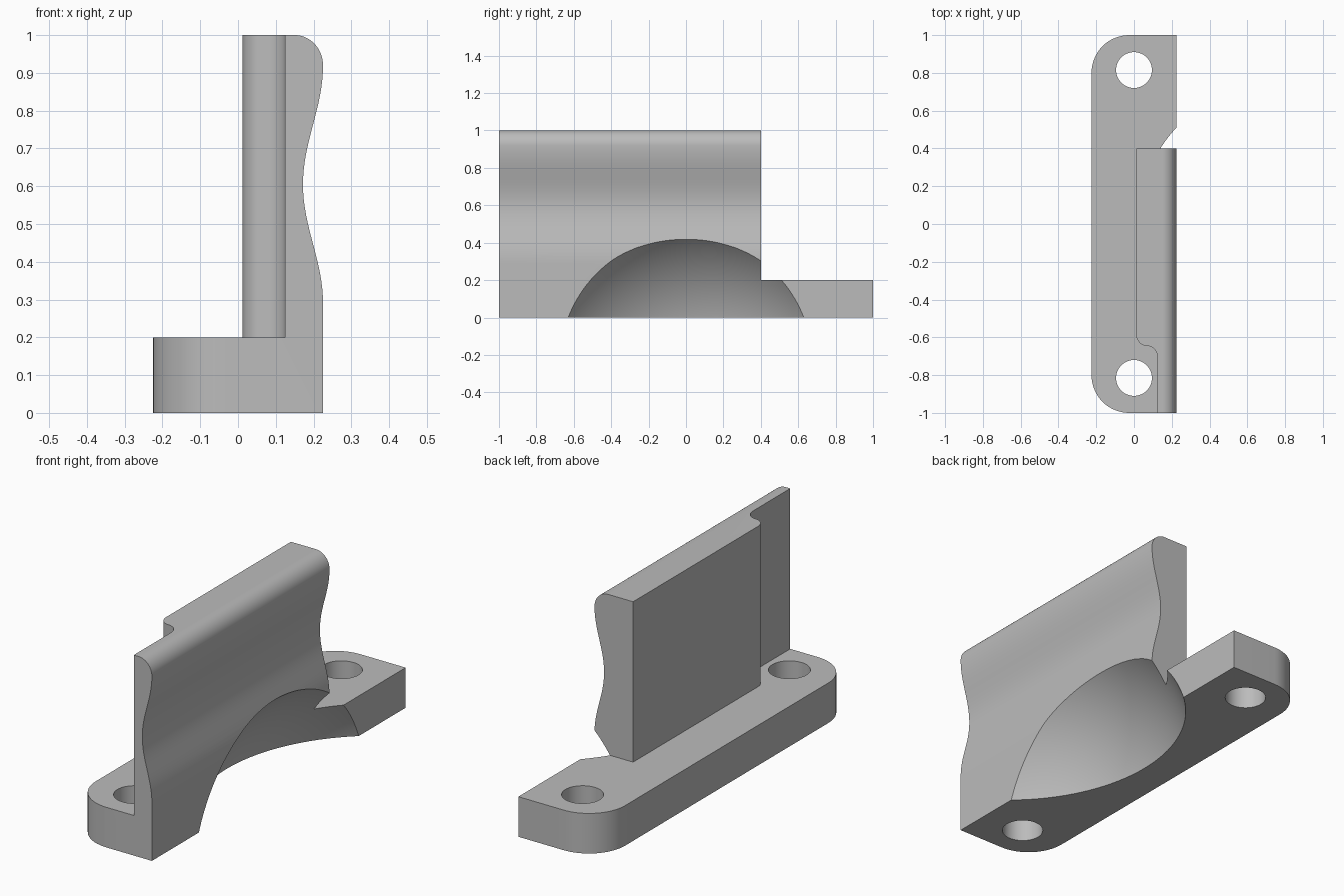
import bpy
import bmesh
from math import sin, cos, pi, radians
from mathutils import Vector

cube = bpy.data.objects.get("Cube")
if cube:
    bpy.data.objects.remove(cube, do_unlink=True)

grey = bpy.data.materials.new("plain grey")
grey.use_nodes = True
colour = (0.5, 0.5, 0.5, 1)
grey.diffuse_color = colour
grey.node_tree.nodes["Principled BSDF"].inputs["Base Color"].default_value = colour


def finish(name, bm):
    bmesh.ops.recalc_face_normals(bm, faces=bm.faces)
    mesh = bpy.data.meshes.new(name)
    bm.to_mesh(mesh)
    bm.free()
    mesh.materials.append(grey)
    obj = bpy.data.objects.new(name, mesh)
    bpy.context.collection.objects.link(obj)
    return obj


def prism(name, points, offset):
    """Extrude a closed 3D outline along an offset."""
    bm = bmesh.new()
    face = bm.faces.new([bm.verts.new(p) for p in points])
    result = bmesh.ops.extrude_face_region(bm, geom=[face], use_keep_orig=True)
    verts = [v for v in result["geom"] if isinstance(v, bmesh.types.BMVert)]
    bmesh.ops.translate(bm, verts=verts, vec=Vector(offset))
    return finish(name, bm)


def arc(cx, cy, rx, ry, start, end, steps=16):
    angles = [radians(start + (end - start) * i / steps) for i in range(steps + 1)]
    return [(cx + rx * cos(a), cy + ry * sin(a)) for a in angles]


def combine(target, tool, operation):
    mod = target.modifiers.new(operation.title(), "BOOLEAN")
    mod.operation = operation
    mod.solver = "EXACT"
    mod.object = tool
    bpy.context.view_layer.objects.active = target
    bpy.ops.object.modifier_apply(modifier=mod.name)
    bpy.data.objects.remove(tool, do_unlink=True)


FRONT = 0.225   # contoured side
BASE_TOP = 0.2

# Mounting base with two rounded corners
outline = [(FRONT, -1), (FRONT, 1)]
outline += arc(-0.025, 0.8, 0.2, 0.2, 90, 180)
outline += arc(-0.025, -0.8, 0.2, 0.2, 180, 270)
bracket = prism("bracket", [(x, y, 0) for x, y in outline], (0, 0, BASE_TOP))

# Upright wall: stepped plan outline
plan = [(0.3, -1), (0.3, 0.4), (0.012, 0.4)]
plan += arc(0.0685, -0.585, 0.0565, 0.06, 180, 270, 10)
plan += arc(0.0685, -0.705, 0.0565, 0.06, 90, 0, 10)[1:]
plan += [(0.125, -1)]
wall = prism("wall", [(x, y, BASE_TOP) for x, y in plan], (0, 0, 1 - BASE_TOP))

# Waved side of the wall, rounded over at the top
side = [(-0.1, 0.1), (FRONT, 0.1)]
for i in range(33):
    t = i / 32
    side.append((FRONT - 0.0265 * (1 - cos(2 * pi * t)), 0.29 + 0.63 * t))
side += arc(0.15, 0.92, 0.075, 0.08, 0, 90)[1:]
side += [(-0.1, 1)]
contour = prism("wall_contour", [(x, -1.1, z) for x, z in side], (0, 1.7, 0))
combine(wall, contour, "INTERSECT")
combine(bracket, wall, "UNION")

# Bolt holes at both ends
for y in (-0.815, 0.815):
    circle = arc(0, y, 0.095, 0.095, 0, 360, 48)[:-1]
    hole = prism("bolt_hole", [(x, v, -0.1) for x, v in circle], (0, 0, 0.4))
    combine(bracket, hole, "DIFFERENCE")

# Spherical scoop under the wall
bm = bmesh.new()
bmesh.ops.create_uvsphere(bm, u_segments=128, v_segments=64, radius=0.867)
bmesh.ops.translate(bm, verts=bm.verts, vec=Vector((0.77, 0, -0.24)))
combine(bracket, finish("scoop", bm), "DIFFERENCE")

# Smooth curved surfaces, crisp edges
bpy.ops.object.select_all(action="DESELECT")
bracket.select_set(True)
bpy.context.view_layer.objects.active = bracket
bpy.ops.object.shade_smooth_by_angle(angle=radians(25))
